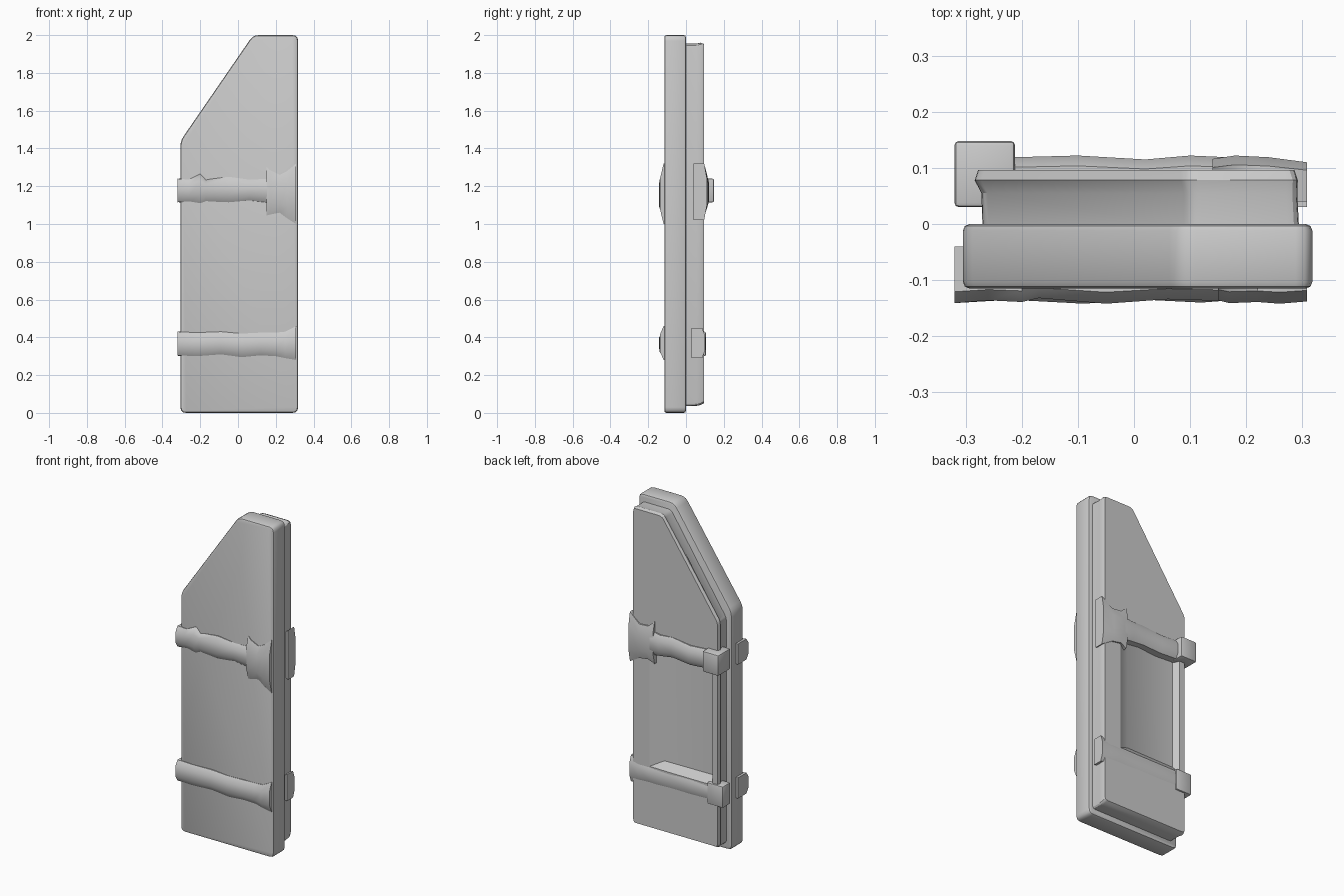
import bpy, bmesh
from mathutils import Vector

if "Cube" in bpy.data.objects:
    bpy.data.objects.remove(bpy.data.objects["Cube"])


def loft(name, rings, bevel=0.0, angle=35):
    """Skin a list of equal-length closed rings and cap both ends."""
    bm = bmesh.new()
    vs = [[bm.verts.new(p) for p in r] for r in rings]
    n = len(rings[0])
    for a, b in zip(vs, vs[1:]):
        for i in range(n):
            j = (i + 1) % n
            bm.faces.new((a[i], a[j], b[j], b[i]))
    bm.faces.new(vs[0])
    bm.faces.new(vs[-1])
    bmesh.ops.recalc_face_normals(bm, faces=bm.faces)
    me = bpy.data.meshes.new(name)
    bm.to_mesh(me)
    bm.free()
    ob = bpy.data.objects.new(name, me)
    bpy.context.collection.objects.link(ob)
    bpy.ops.object.select_all(action='DESELECT')
    ob.select_set(True)
    bpy.context.view_layer.objects.active = ob
    if bevel:
        m = ob.modifiers.new("bevel", 'BEVEL')
        m.width, m.segments, m.limit_method = bevel, 2, 'ANGLE'
        m.angle_limit = 0.7
        bpy.ops.object.modifier_apply(modifier="bevel")
    bpy.ops.object.shade_smooth_by_angle(angle=angle * 3.14159 / 180)
    return ob


def rounded(pts, r, steps=3):
    """Round the corners of an x-z outline with small quadratic curves."""
    out = []
    for i, p in enumerate(pts):
        p = Vector(p)
        a = p + (Vector(pts[i - 1]) - p).normalized() * r
        b = p + (Vector(pts[(i + 1) % len(pts)]) - p).normalized() * r
        for k in range(steps + 1):
            t = k / steps
            out.append(a * (1 - t) ** 2 + p * 2 * t * (1 - t) + b * t * t)
    return out


def outline(x0, x1, z0, z1, slope_x, slope_z, y, r):
    pts = rounded([(x0, z0), (x1, z0), (x1, z1), (slope_x, z1), (x0, slope_z)], r)
    return [(p.x, y, p.y) for p in pts]


# front slab
loft("front_slab", [outline(-0.305, 0.318, 0, 2, 0.08, 1.44, y, 0.03)
                    for y in (-0.115, 0.0)], 0.012)

# back panel with a slightly narrowed waist and a rounded rim
back = loft("back_panel", [
    outline(-0.270, 0.294, 0.035, 1.955, 0.10, 1.40, -0.005, 0.02),
    outline(-0.272, 0.291, 0.037, 1.955, 0.10, 1.40, 0.055, 0.02),
    outline(-0.284, 0.292, 0.042, 1.96, 0.095, 1.414, 0.078, 0.02),
    outline(-0.278, 0.286, 0.052, 1.953, 0.095, 1.408, 0.096, 0.02)])

# sunken field between the back straps
field = loft("field_cutter", [
    [(-0.225, 0.058, 0.46), (0.10, 0.062, 0.46), (0.10, 0.062, 1.14), (-0.225, 0.058, 1.14)],
    [(-0.255, 0.12, 0.39), (0.23, 0.12, 0.39), (0.23, 0.12, 1.18), (-0.255, 0.12, 1.18)]])
field.hide_render = True
bpy.context.view_layer.objects.active = back
m = back.modifiers.new("field", 'BOOLEAN')
m.operation, m.object, m.solver = 'DIFFERENCE', field, 'EXACT'
bpy.ops.object.modifier_apply(modifier="field")
bpy.data.objects.remove(field)
bpy.ops.object.select_all(action='DESELECT')
back.select_set(True)
bpy.ops.object.shade_smooth_by_angle(angle=0.5)


def strap(name, base, stations):
    """Uneven band: each station is x, low z, high z, outer y."""
    rings = []
    for x, lo, hi, y in stations:
        w, s = hi - lo, base + (y - base) * 0.8
        rings.append([(x, base, lo), (x, s, lo), (x, y, lo + w * 0.25),
                      (x, y, hi - w * 0.25), (x, s, hi), (x, base, hi)])
    return loft(name, rings, angle=50)


# front straps, flared at the right end
strap("front_upper_strap", -0.04, [
    (-0.32, 1.115, 1.24, -0.141), (-0.26, 1.12, 1.235, -0.136), (-0.20, 1.11, 1.265, -0.139),
    (-0.17, 1.12, 1.235, -0.132), (-0.05, 1.115, 1.25, -0.142), (0.06, 1.125, 1.235, -0.134),
    (0.19, 1.11, 1.24, -0.138)])
strap("front_upper_flare", -0.04, [
    (0.15, 1.045, 1.305, -0.136), (0.17, 1.05, 1.285, -0.141), (0.22, 1.06, 1.26, -0.139),
    (0.26, 1.03, 1.28, -0.142), (0.308, 1.0, 1.32, -0.138)])
strap("front_lower_strap", -0.04, [
    (-0.32, 0.305, 0.43, -0.141), (-0.22, 0.30, 0.425, -0.135), (-0.09, 0.31, 0.43, -0.142),
    (0.02, 0.295, 0.42, -0.135), (0.12, 0.305, 0.425, -0.140), (0.20, 0.30, 0.425, -0.134),
    (0.25, 0.29, 0.43, -0.140), (0.308, 0.28, 0.46, -0.138)])

# back straps: square buckle on one end, flare on the other
strap("back_upper_strap", 0.03, [
    (-0.25, 1.12, 1.235, 0.118), (-0.10, 1.11, 1.225, 0.122), (0.02, 1.12, 1.24, 0.115),
    (0.10, 1.11, 1.235, 0.122), (0.19, 1.10, 1.25, 0.118)])
strap("back_upper_flare", 0.04, [
    (0.14, 1.05, 1.305, 0.116), (0.18, 1.07, 1.27, 0.122), (0.24, 1.06, 1.265, 0.119),
    (0.308, 1.02, 1.32, 0.110)])
strap("back_lower_strap", 0.03, [
    (-0.25, 0.31, 0.42, 0.100), (-0.10, 0.31, 0.425, 0.103), (0.05, 0.30, 0.43, 0.099),
    (0.18, 0.31, 0.425, 0.104), (0.25, 0.30, 0.43, 0.102), (0.308, 0.29, 0.45, 0.100)])


def buckle(name, z0, z1, y1):
    loft(name, [[(x, 0.03, z0), (x, y1, z0), (x, y1, z1), (x, 0.03, z1)]
                for x in (-0.32, -0.212)], 0.008)


buckle("back_upper_buckle", 1.115, 1.24, 0.148)
buckle("back_lower_buckle", 0.30, 0.43, 0.105)
